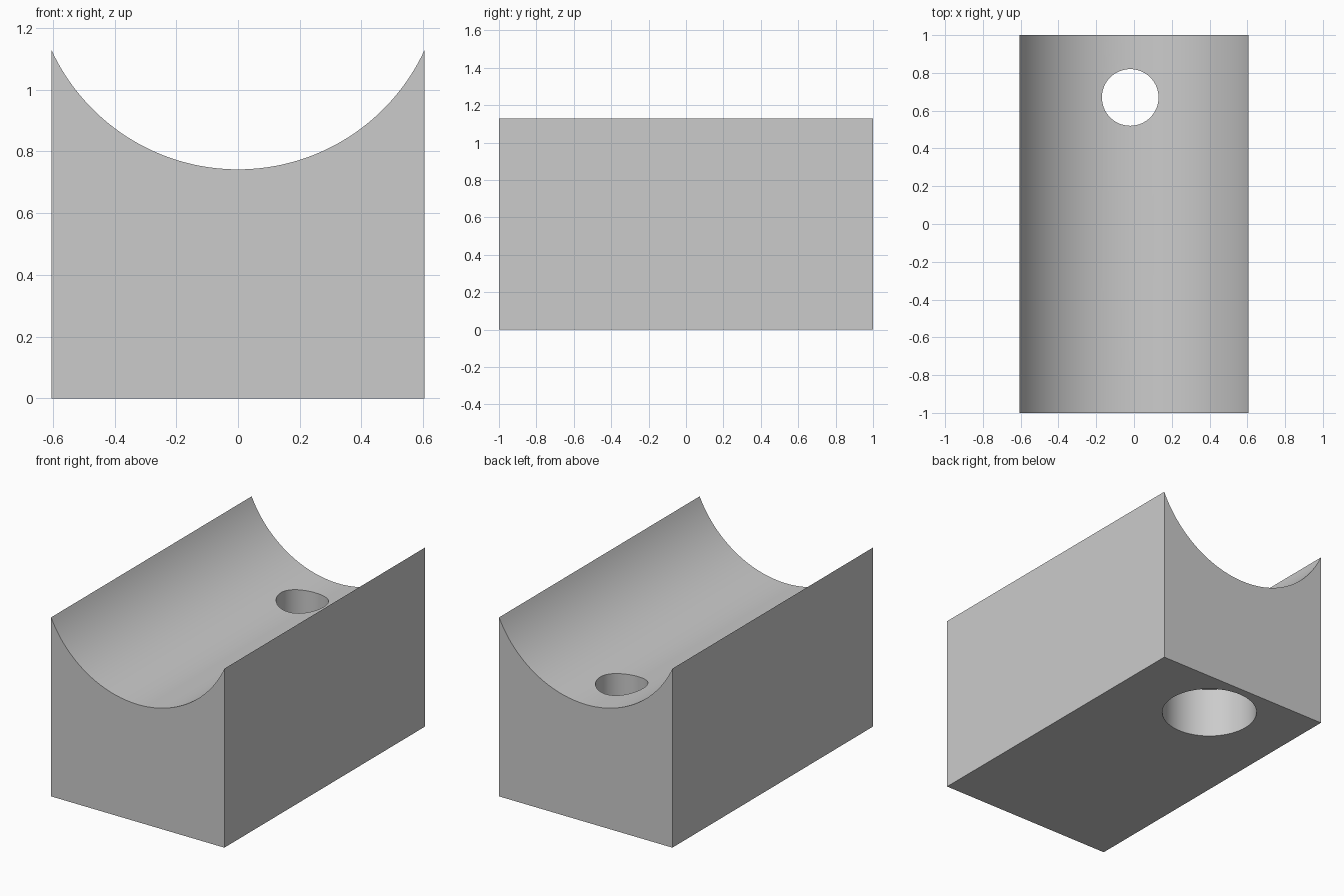
import bpy
import bmesh
import math

cube = bpy.data.objects.get("Cube")
if cube:
    bpy.data.objects.remove(cube, do_unlink=True)

HALF_W, HALF_L = 0.605, 1.0
RIM_Z, TROUGH_Z = 1.13, 0.742
HOLE_X, HOLE_Y = -0.02, 0.67

grey = bpy.data.materials.new("plain grey")
grey.use_nodes = True
colour = (0.6, 0.6, 0.6, 1)
grey.diffuse_color = colour
grey.node_tree.nodes["Principled BSDF"].inputs["Base Color"].default_value = colour


def add_object(name, bm):
    mesh = bpy.data.meshes.new(name)
    bmesh.ops.recalc_face_normals(bm, faces=bm.faces)
    bm.to_mesh(mesh)
    bm.free()
    mesh.materials.append(grey)
    obj = bpy.data.objects.new(name, mesh)
    bpy.context.collection.objects.link(obj)
    return obj


# Block with a circular trough: end profile extruded along y
sag = RIM_Z - TROUGH_Z
radius = (HALF_W ** 2 + sag ** 2) / (2 * sag)
half_angle = math.asin(HALF_W / radius)
steps = 64
profile = [(-HALF_W, 0), (HALF_W, 0)]
for i in range(steps + 1):
    a = half_angle * (1 - 2 * i / steps)
    profile.append((radius * math.sin(a), TROUGH_Z + radius * (1 - math.cos(a))))

bm = bmesh.new()
end = bm.faces.new([bm.verts.new((x, -HALF_L, z)) for x, z in profile])
side = bmesh.ops.extrude_face_region(bm, geom=[end])
verts = [g for g in side["geom"] if isinstance(g, bmesh.types.BMVert)]
bmesh.ops.translate(bm, verts=verts, vec=(0, 2 * HALF_L, 0))
block = add_object("cradle_block", bm)


# Vertical bolt hole and its wider counterbore underneath
def drill(name, r, bottom, top):
    bm = bmesh.new()
    bmesh.ops.create_cone(bm, cap_ends=True, segments=64, radius1=r, radius2=r, depth=top - bottom)
    bmesh.ops.translate(bm, verts=bm.verts, vec=(HOLE_X, HOLE_Y, (top + bottom) / 2))
    cutter = add_object(name, bm)
    cutter.hide_render = True
    mod = block.modifiers.new(name, "BOOLEAN")
    mod.operation = "DIFFERENCE"
    mod.solver = "EXACT"
    mod.object = cutter
    bpy.context.view_layer.objects.active = block
    bpy.ops.object.modifier_apply(modifier=name)
    bpy.data.objects.remove(cutter, do_unlink=True)


bpy.ops.object.select_all(action="DESELECT")
block.select_set(True)
bpy.context.view_layer.objects.active = block
drill("bolt_hole", 0.15, -0.2, 1.3)
drill("counterbore", 0.279, -0.2, 0.317)

bpy.ops.object.shade_smooth_by_angle(angle=math.radians(20))
